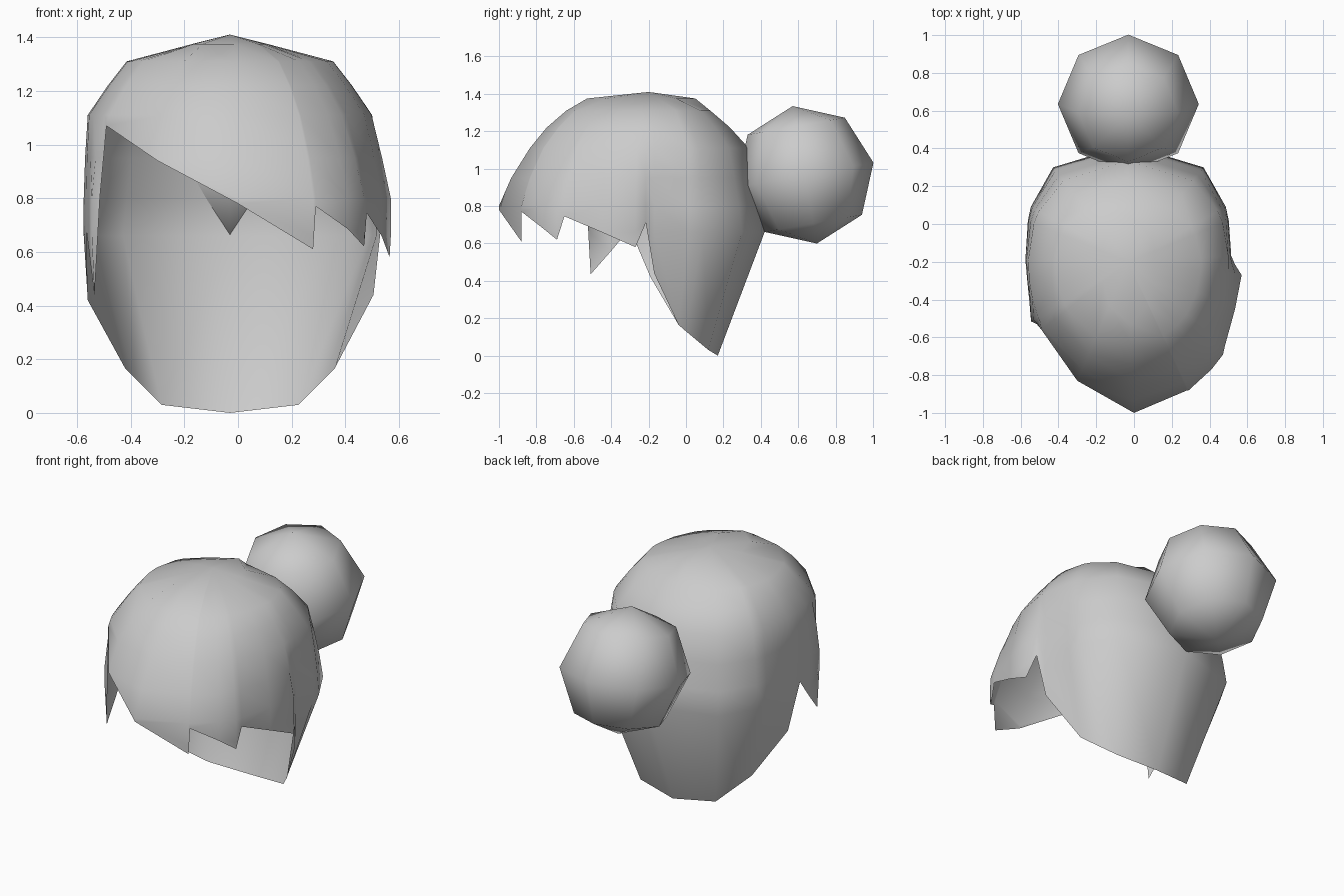
import bpy, bmesh, math

cube = bpy.data.objects.get("Cube")
if cube:
    bpy.data.objects.remove(cube, do_unlink=True)

# One plain grey
grey = bpy.data.materials.new("hair_grey")
grey.use_nodes = True
colour = (0.6, 0.6, 0.6, 1)
grey.diffuse_color = colour
grey.node_tree.nodes["Principled BSDF"].inputs["Base Color"].default_value = colour


def finish(name, bm):
    bmesh.ops.recalc_face_normals(bm, faces=bm.faces)
    for f in bm.faces:
        f.smooth = True
    mesh = bpy.data.meshes.new(name)
    bm.to_mesh(mesh)
    bm.free()
    mesh.materials.append(grey)
    obj = bpy.data.objects.new(name, mesh)
    bpy.context.collection.objects.link(obj)
    return obj


CX, CY, TOP = -0.03, -0.2, 1.41
NAPE = 0.66  # below this the back is a straight taper to the hairline

# Head shape by height: z, half width, depth to the front, depth to the back
SHAPE = [(1.41, 0.0, 0.0, 0.0), (1.375, 0.14, 0.33, 0.25),
         (1.31, 0.385, 0.44, 0.33), (1.22, 0.455, 0.545, 0.435),
         (1.11, 0.53, 0.635, 0.535), (0.95, 0.54, 0.735, 0.57),
         (0.80, 0.545, 0.80, 0.60), (NAPE, 0.545, 0.80, 0.62),
         (0.0, 0.51, 0.80, 0.37)]

# Jagged hairline, counter-clockwise from the front tip
HAIRLINE = [(0, -1.0, 0.78), (0.28, -0.88, 0.61), (0.29, -0.88, 0.77),
            (0.41, -0.77, 0.685), (0.47, -0.69, 0.62), (0.48, -0.65, 0.745),
            (0.535, -0.45, 0.66), (0.565, -0.27, 0.58), (0.535, -0.215, 0.71),
            (0.505, -0.17, 0.44), (0.36, -0.04, 0.165), (0.325, 0.0, 0.13),
            (0.225, 0.12, 0.03), (-0.03, 0.17, 0.0), (-0.285, 0.12, 0.03),
            (-0.385, 0.0, 0.13), (-0.42, -0.04, 0.165), (-0.56, -0.19, 0.42),
            (-0.565, -0.30, 0.68), (-0.55, -0.40, 0.56), (-0.535, -0.51, 0.435),
            (-0.515, -0.53, 0.80), (-0.49, -0.56, 1.07), (-0.30, -0.83, 0.94)]


def radius(z, a):
    """Distance of the shell from the head axis at height z, direction a."""
    for hi, lo in zip(SHAPE, SHAPE[1:]):
        if z >= lo[0]:
            break
    t = (hi[0] - z) / (hi[0] - lo[0])
    w, f, b = (hi[i] + (lo[i] - hi[i]) * t for i in (1, 2, 3))
    d, p = f, 2.1
    if math.sin(a) > 0:  # the back grows squarer towards the nape
        d, p = b, 2.2 + min(0.45, max(0, 1.11 - z))
    return (abs(math.cos(a) / w) ** p + abs(math.sin(a) / d) ** p) ** (-1 / p)


def hair_column(bm, x, y, z):
    """Vertices from just below the crown down to one hairline point."""
    a = math.atan2(y - CY, x - CX)
    end = math.hypot(x - CX, y - CY)
    column = []
    for h in [s[0] for s in SHAPE[1:-1] if s[0] > z + 0.015] + [z]:
        if h == z:
            r = end
        elif math.sin(a) > 0:
            r = radius(h, a)
        else:
            t = min(1, max(0, (1.11 - h) / (1.11 - max(z, 0.8))))
            r = radius(h, a) * (1 + (end / radius(z, a) - 1) * t)
        column.append(bm.verts.new((CX + r * math.cos(a), CY + r * math.sin(a), h)))
    return column


def stitch(bm, c, d):
    """Skin two columns: quads where the heights match, triangles elsewhere."""
    i = j = 0
    while i < len(c) - 1 or j < len(d) - 1:
        zc = c[i + 1].co.z if i < len(c) - 1 else -9
        zd = d[j + 1].co.z if j < len(d) - 1 else -9
        both_at_nape = zc > -9 and zd > -9 and max(zc, zd) < 0.5
        if abs(zc - zd) < 1e-5 or both_at_nape:
            bm.faces.new((c[i], c[i + 1], d[j + 1], d[j]))
            i, j = i + 1, j + 1
        elif zc > zd:
            bm.faces.new((c[i], c[i + 1], d[j]))
            i += 1
        else:
            bm.faces.new((c[i], d[j + 1], d[j]))
            j += 1


# Hair shell: open cap with a jagged fringe
bm = bmesh.new()
crown = bm.verts.new((CX, CY, TOP))
columns = [hair_column(bm, *point) for point in HAIRLINE]
for c, d in zip(columns, columns[1:] + columns[:1]):
    bm.faces.new((crown, c[0], d[0]))
    stitch(bm, c, d)
finish("hair_shell", bm)

# Bun: coarse sphere tilted against the back of the head
bm = bmesh.new()
bmesh.ops.create_uvsphere(bm, u_segments=8, v_segments=4, radius=0.373)
bun = finish("hair_bun", bm)
bun.location = (CX, 0.635, 0.967)
bun.rotation_euler = (math.radians(10), 0, 0)
